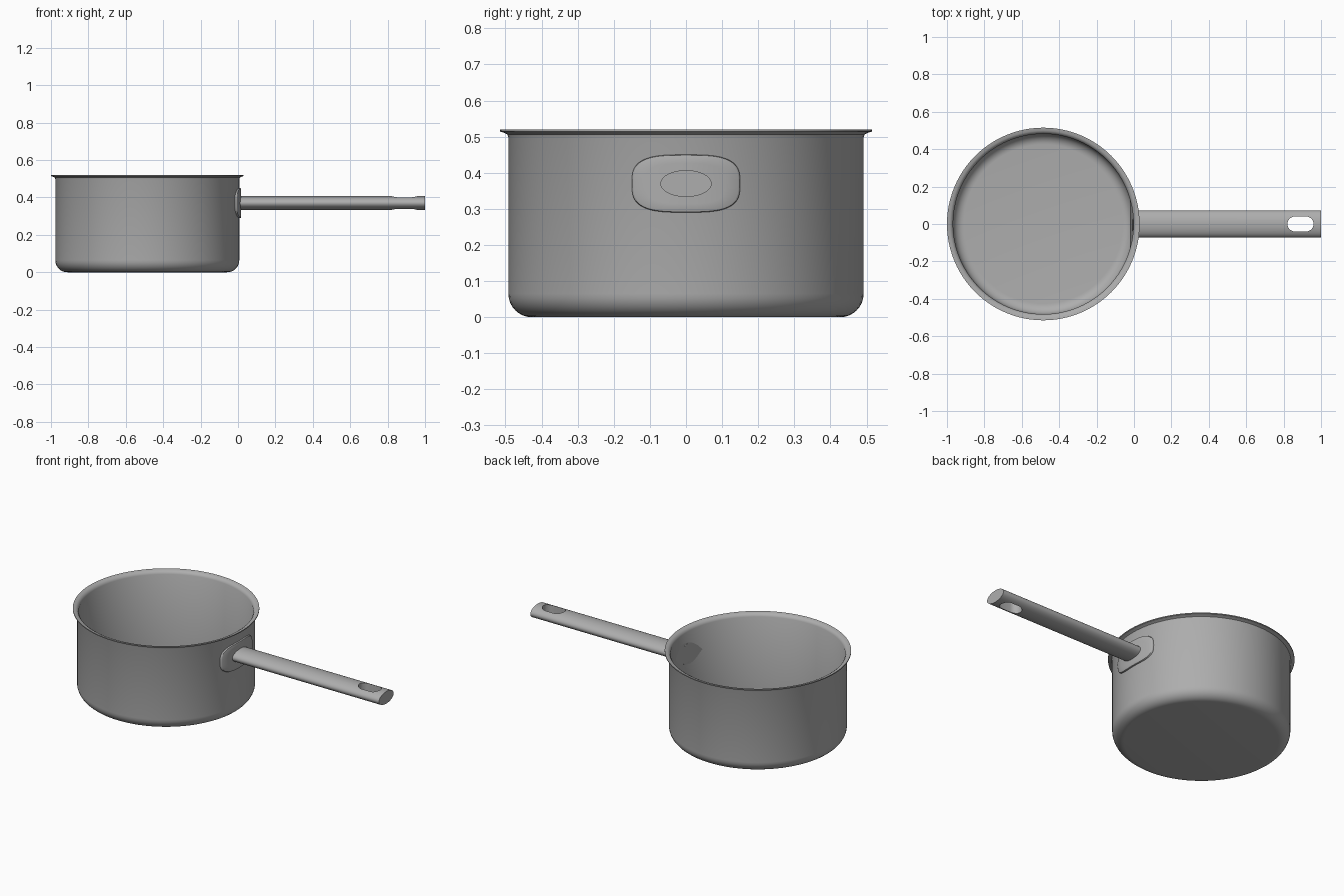
import bpy, bmesh, math
from math import sin, cos, pi, radians

if "Cube" in bpy.data.objects:
    bpy.data.objects.remove(bpy.data.objects["Cube"])

CX = -0.485      # pot axis
HZ = 0.37        # handle height
WALL = 0.492     # outer wall radius
INNER = 0.482    # inner wall radius

steel = bpy.data.materials.new("brushed_steel")
steel.diffuse_color = (0.42, 0.42, 0.42, 1)
steel.use_nodes = True
steel.node_tree.nodes["Principled BSDF"].inputs["Base Color"].default_value = steel.diffuse_color


def finish(name, bm):
    bmesh.ops.recalc_face_normals(bm, faces=bm.faces[:])
    mesh = bpy.data.meshes.new(name)
    bm.to_mesh(mesh)
    bm.free()
    mesh.materials.append(steel)
    ob = bpy.data.objects.new(name, mesh)
    bpy.context.collection.objects.link(ob)
    return ob


def smooth(ob, angle=35):
    bpy.ops.object.select_all(action='DESELECT')
    ob.select_set(True)
    bpy.context.view_layer.objects.active = ob
    bpy.ops.object.shade_smooth_by_angle(angle=radians(angle))


def skin(bm, rings):
    """Join consecutive closed rings of points with quads; return the vert rings."""
    vr = [[bm.verts.new(p) for p in r] for r in rings]
    for a, b in zip(vr, vr[1:]):
        n = len(a)
        for i in range(n):
            bm.faces.new((a[i], a[(i + 1) % n], b[(i + 1) % n], b[i]))
    return vr


def arc(cr, cz, rad, a0, a1, n=8):
    return [(cr + rad * cos(radians(a0 + (a1 - a0) * i / n)),
             cz + rad * sin(radians(a0 + (a1 - a0) * i / n))) for i in range(n + 1)]


# Pot body: one closed profile, outside up over the lip and back down inside
profile = arc(WALL - 0.065, 0.065, 0.065, -90, 0)
profile += [(WALL, 0.498), (0.495, 0.506), (0.502, 0.51), (0.515, 0.514), (0.515, 0.52)]
profile += [(0.499, 0.518), (0.489, 0.512), (INNER, 0.50)]
profile += arc(INNER - 0.057, 0.067, 0.057, 0, -90)
SEG = 96
bm = bmesh.new()
rings = skin(bm, [[(CX + r * cos(2 * pi * i / SEG), r * sin(2 * pi * i / SEG), z)
                   for i in range(SEG)] for r, z in profile])
bm.faces.new(rings[0])
bm.faces.new(rings[-1])
smooth(finish("pot_body", bm))


def curved_pad(name, hw, hh, power, back, face, soft):
    """Rounded pad that follows the pot wall between radii back and face."""
    n = 64
    side = 1 if face > back else -1

    def ring(scale, inset, rad):
        pts = []
        for i in range(n):
            t = 2 * pi * i / n
            c, s = cos(t), sin(t)
            y = (hw - inset) * scale * math.copysign(abs(c) ** (2 / power), c)
            z = (hh - inset) * scale * math.copysign(abs(s) ** (2 / power), s)
            pts.append((CX + math.sqrt(rad * rad - y * y), y, HZ + z))
        return pts

    bm = bmesh.new()
    rs = skin(bm, [ring(1, 0, back), ring(1, 0, face - side * soft),
                   ring(1, soft * 0.3, face - side * soft * 0.3), ring(1, soft, face),
                   ring(0.75, soft, face), ring(0.5, soft, face), ring(0.25, soft, face)])
    bm.faces.new(rs[-1])
    bm.faces.new(rs[0])
    smooth(finish(name, bm))


# Mounting plate outside, round weld disc inside
curved_pad("handle_plate", 0.15, 0.08, 3.2, WALL - 0.004, WALL + 0.010, 0.005)
curved_pad("inner_disc", 0.06, 0.06, 2.0, INNER + 0.004, INNER - 0.004, 0.001)

# Handle: solid oval bar
N = 64
bm = bmesh.new()
rs = skin(bm, [[(x, 0.071 * cos(2 * pi * i / N), HZ + 0.037 * sin(2 * pi * i / N))
                for i in range(N)] for x in (0.0, 1.0)])
bm.faces.new(rs[0])
bm.faces.new(rs[-1])
handle = finish("handle", bm)

# Hanging slot cut through the handle end
bm = bmesh.new()
outline = arc(0.92, 0, 0.04, -90, 90, 12) + arc(0.86, 0, 0.04, 90, 270, 12)
rs = skin(bm, [[(x, y, z) for x, y in outline] for z in (HZ - 0.1, HZ + 0.1)])
bm.faces.new(rs[0])
bm.faces.new(rs[-1])
cutter = finish("slot_cutter", bm)
cutter.hide_render = True

cut = handle.modifiers.new("hanging_slot", 'BOOLEAN')
cut.operation = 'DIFFERENCE'
cut.solver = 'EXACT'
cut.object = cutter
bpy.ops.object.select_all(action='DESELECT')
handle.select_set(True)
bpy.context.view_layer.objects.active = handle
bpy.ops.object.modifier_apply(modifier=cut.name)
bpy.data.objects.remove(cutter)
smooth(handle)
